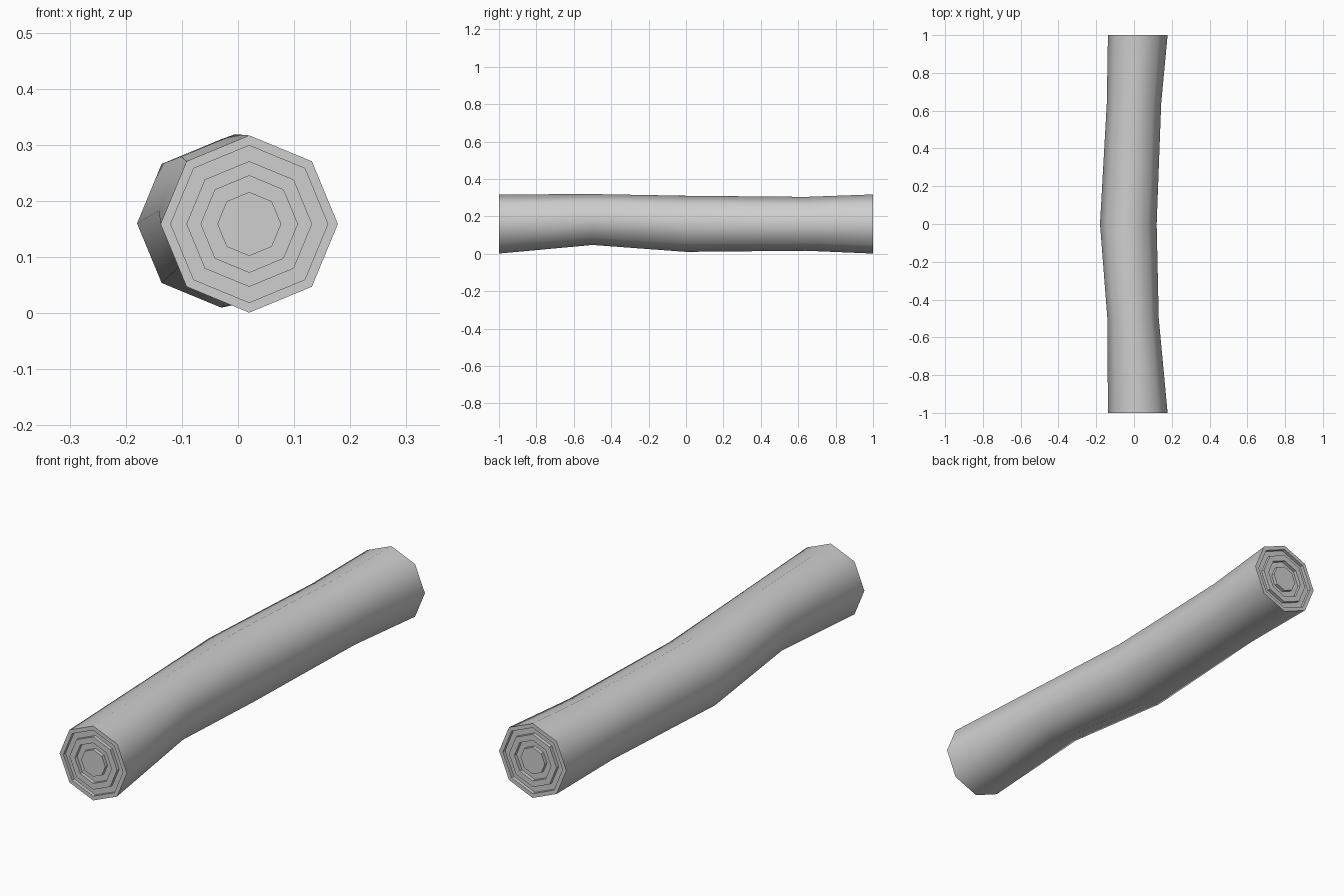
import bpy, bmesh, math

cube = bpy.data.objects.get("Cube")
if cube:
    bpy.data.objects.remove(cube, do_unlink=True)

SIDES = 8
DEPTH = 0.015

# Trunk stations: y, centre x, centre z, radius
STATIONS = [
    (-1.0, 0.02, 0.159, 0.158),
    (-0.5, -0.005, 0.183, 0.136),
    (0.0, -0.03, 0.16, 0.15),
    (0.64, 0.0, 0.16, 0.144),
    (1.0, 0.02, 0.159, 0.158),
]
RING_RADII = [0.14, 0.112, 0.086, 0.057]

grey = bpy.data.materials.new("plain grey")
grey.use_nodes = True
colour = (0.62, 0.62, 0.62, 1)
grey.diffuse_color = colour
grey.node_tree.nodes["Principled BSDF"].inputs["Base Color"].default_value = colour

bm = bmesh.new()


def ring(y, cx, cz, r):
    angles = [math.tau * i / SIDES for i in range(SIDES)]
    return [bm.verts.new((cx + r * math.cos(a), y, cz + r * math.sin(a))) for a in angles]


def bridge(a, b):
    for i in range(SIDES):
        j = (i + 1) % SIDES
        bm.faces.new((a[i], a[j], b[j], b[i]))


# Bent trunk
trunk = [ring(*s) for s in STATIONS]
for a, b in zip(trunk, trunk[1:]):
    bridge(a, b)

# Sawn ends with alternating grooved and raised growth rings
for station, edge in ((STATIONS[0], trunk[0]), (STATIONS[-1], trunk[-1])):
    y, cx, cz, _ = station
    inward = -math.copysign(DEPTH, y)
    level = 0
    for r in RING_RADII:
        flat = ring(y + level * inward, cx, cz, r)
        bridge(edge, flat)
        level = 1 - level
        edge = ring(y + level * inward, cx, cz, r)
        bridge(flat, edge)
    bm.faces.new(edge)

bmesh.ops.recalc_face_normals(bm, faces=bm.faces)
mesh = bpy.data.meshes.new("log")
bm.to_mesh(mesh)
bm.free()
mesh.materials.append(grey)

log = bpy.data.objects.new("log", mesh)
bpy.context.collection.objects.link(log)

# Smooth bark, crisp end rings
bpy.ops.object.select_all(action="DESELECT")
log.select_set(True)
bpy.context.view_layer.objects.active = log
bpy.ops.object.shade_smooth_by_angle(angle=math.radians(60))
# Keep the ring walls faceted
for poly in mesh.polygons:
    if all(abs(v) > 0.9 for v in (mesh.vertices[i].co.y for i in poly.vertices)):
        poly.use_smooth = False
